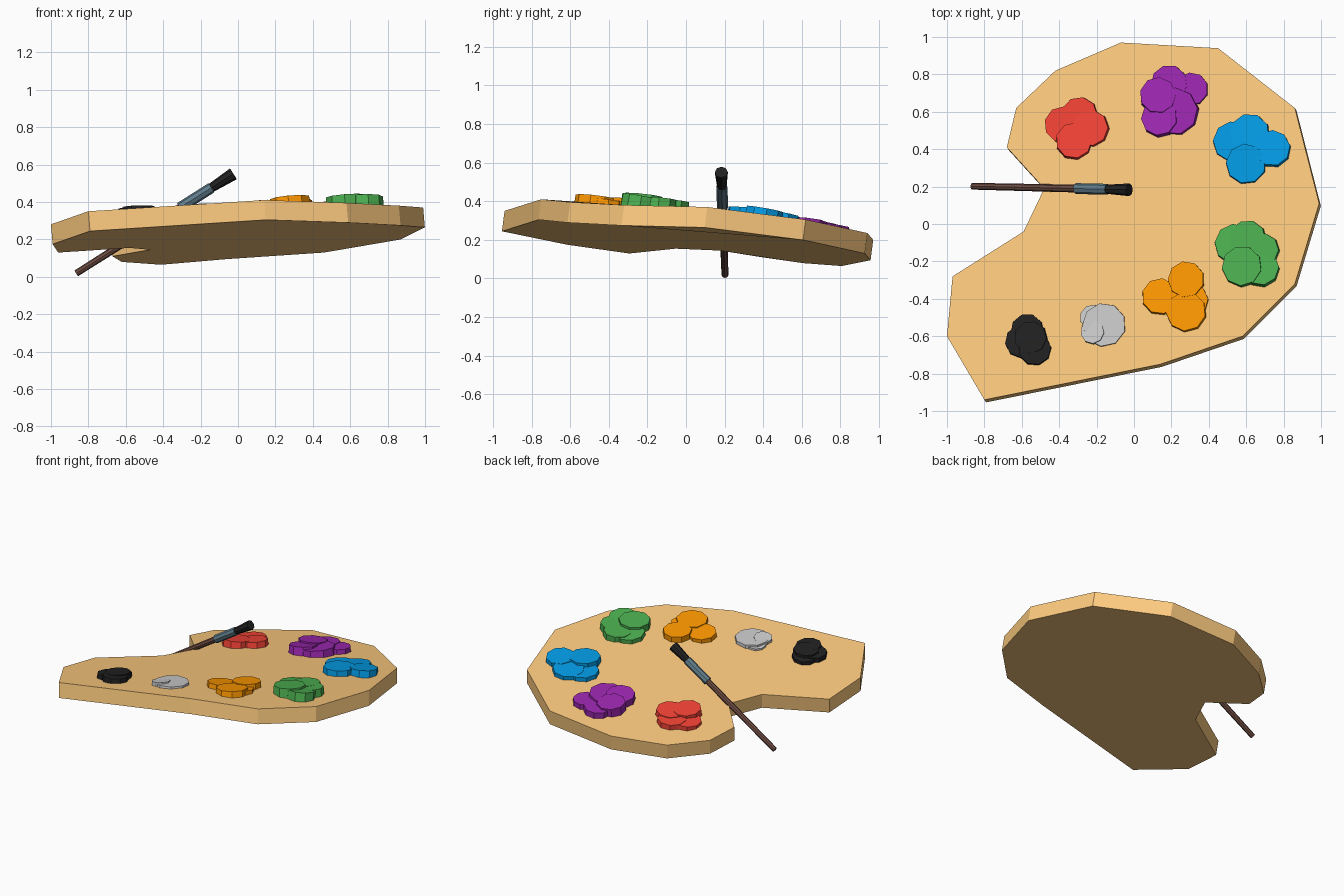
import bpy, bmesh, math, random
from mathutils import Vector, Matrix
from mathutils.bvhtree import BVHTree

if "Cube" in bpy.data.objects:
    bpy.data.objects.remove(bpy.data.objects["Cube"])

random.seed(4)
NORMAL = Vector((-0.085, 0.13, 1)).normalized()
THICK = 0.107


def material(name, hexcol):
    rgb = [int(hexcol[i:i + 2], 16) / 255 for i in (0, 2, 4)]
    lin = [c / 12.92 if c < 0.04 else ((c + 0.055) / 1.055) ** 2.4 for c in rgb]
    m = bpy.data.materials.new(name)
    m.diffuse_color = (*lin, 1)
    m.use_nodes = True
    m.node_tree.nodes["Principled BSDF"].inputs["Base Color"].default_value = m.diffuse_color
    return m


def finish(bm, name, hexcol):
    bmesh.ops.recalc_face_normals(bm, faces=bm.faces)
    me = bpy.data.meshes.new(name)
    bm.to_mesh(me)
    bm.free()
    me.materials.append(material(name + "_colour", hexcol))
    ob = bpy.data.objects.new(name, me)
    bpy.context.collection.objects.link(ob)
    return ob


def add_cone(bm, a, b, r1, r2, sides):
    a, b = Vector(a), Vector(b)
    d = b - a
    rot = d.to_track_quat('Z', 'Y').to_matrix().to_4x4()
    bmesh.ops.create_cone(bm, cap_ends=True, segments=sides, radius1=r1, radius2=r2,
                          depth=d.length, matrix=Matrix.Translation((a + b) / 2) @ rot)


# Palette board: slightly warped, tilted outline with a thumb notch
outline = [(-.07, .97, .20), (.45, .94, .235), (.86, .62, .305), (.99, .11, .37),
           (.86, -.32, .38), (.58, -.60, .395), (.14, -.75, .41), (-.80, -.94, .35),
           (-1, -.60, .28), (-.97, -.28, .235), (-.59, -.04, .26), (-.48, .19, .25),
           (-.68, .41, .215), (-.63, .62, .185), (-.42, .82, .17)]
bm = bmesh.new()
top = [bm.verts.new(p) for p in outline]
low = [bm.verts.new(Vector(p) - NORMAL * THICK) for p in outline]
bm.faces.new(top)
bm.faces.new(low[::-1])
n = len(outline)
for i in range(n):
    j = (i + 1) % n
    bm.faces.new((top[i], low[i], low[j], top[j]))
bmesh.ops.recalc_face_normals(bm, faces=bm.faces)
tree = BVHTree.FromBMesh(bm)
finish(bm, "palette_board", "ffcc80")

# Paint dabs: overlapping thin discs lying on the board (x, y, radius)
dabs = {
    "red_paint": ("f44336", .045, [(-.38, .53, .10), (-.29, .58, .10), (-.23, .51, .10), (-.32, .44, .10)]),
    "purple_paint": ("9c27b0", .06, [(.31, .72, .09), (.19, .75, .10), (.22, .60, .13),
                                     (.14, .56, .10), (.13, .68, .10)]),
    "blue_paint": ("039be5", .045, [(.53, .44, .11), (.62, .48, .11), (.74, .40, .10), (.60, .32, .11)]),
    "green_paint": ("4caf50", .06, [(.54, -.11, .11), (.61, -.08, .10), (.69, -.14, .09),
                                    (.68, -.24, .10), (.58, -.23, .11)]),
    "orange_paint": ("ff9800", .04, [(.31, -.41, .09), (.14, -.39, .10), (.28, -.47, .11), (.28, -.30, .10)]),
    "grey_paint": ("bdbdbd", .025, [(-.22, -.50, .07), (-.16, -.54, .12), (-.22, -.58, .065)]),
    "black_paint": ("212121", .045, [(-.57, -.57, .09), (-.60, -.63, .09), (-.53, -.67, .09), (-.55, -.61, .09)]),
}
for name, (col, height, discs) in dabs.items():
    bm = bmesh.new()
    for k, (x, y, r) in enumerate(discs):
        hit = tree.ray_cast(Vector((x, y, 2)), Vector((0, 0, -1)))[0]
        up = (NORMAL + Vector((random.uniform(-.06, .06), random.uniform(-.06, .06), 0))).normalized()
        h = height * (0.6 + 0.4 * k / (len(discs) - 1))
        add_cone(bm, hit - up * 0.02, hit + up * h, r, r * 0.97, 9)
    finish(bm, name, col)

# Brush: handle, ferrule and bristles along one slanted axis
tail, tip = Vector((-.865, .202, .018)), Vector((-.025, .183, .55))


def along(t):
    return tail.lerp(tip, t)


for name, col, t0, t1, r0, r1 in (("brush_handle", "6d4c41", 0, .68, .018, .021),
                                  ("brush_ferrule", "607d8b", .66, .86, .029, .029),
                                  ("brush_bristles", "212121", .85, 1, .024, .034)):
    bm = bmesh.new()
    add_cone(bm, along(t0), along(t1), r0, r1, 8)
    finish(bm, name, col)
